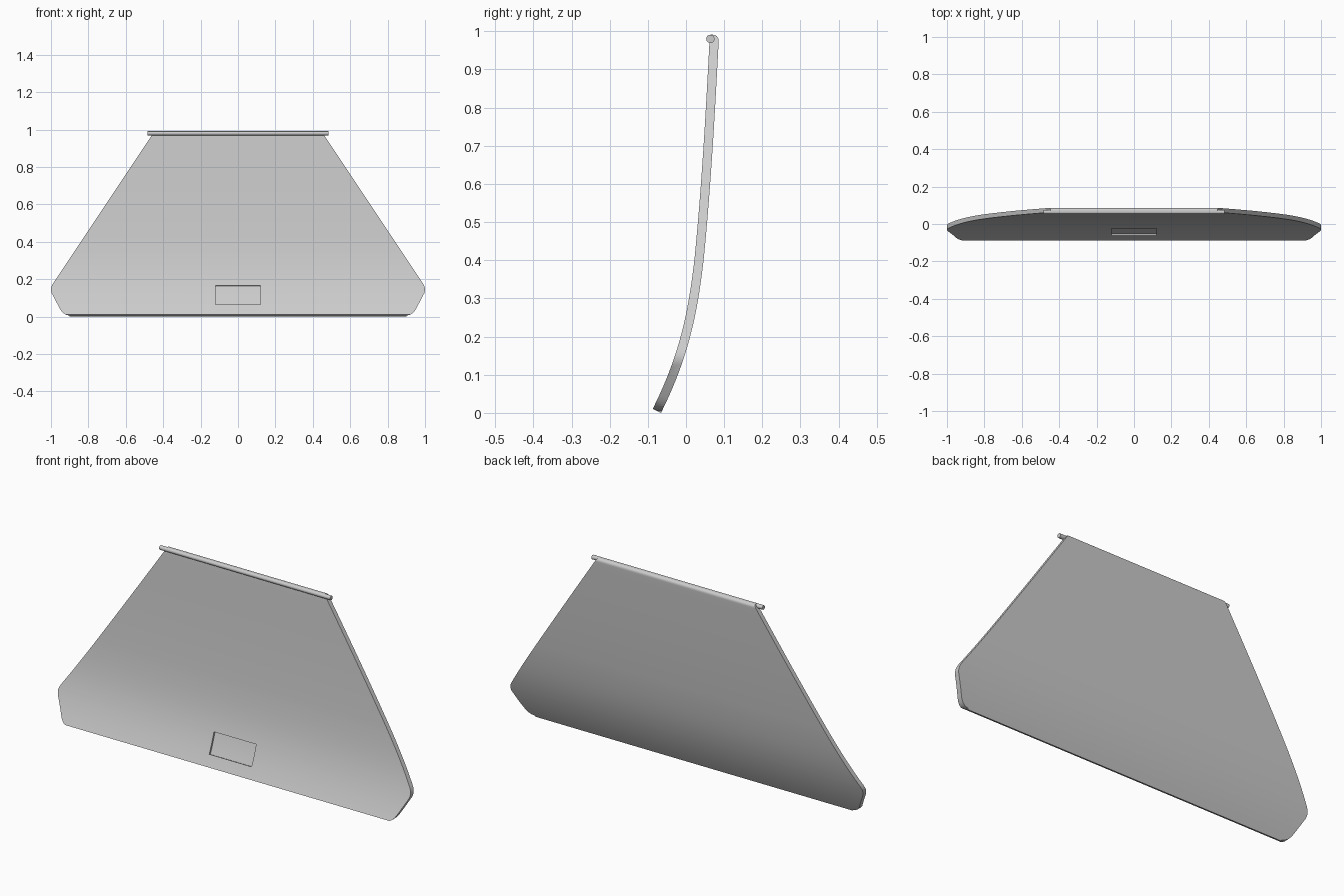
import bpy, bmesh, math
from mathutils import Vector
from mathutils.geometry import interpolate_bezier

if "Cube" in bpy.data.objects:
    bpy.data.objects.remove(bpy.data.objects["Cube"])


def prism(name, pts, to3d, lo, hi):
    """Extrude a closed 2D loop between lo and hi along the remaining axis."""
    bm = bmesh.new()
    a = [bm.verts.new(to3d(p, lo)) for p in pts]
    b = [bm.verts.new(to3d(p, hi)) for p in pts]
    n = len(pts)
    bm.faces.new(a)
    bm.faces.new(b[::-1])
    for i in range(n):
        j = (i + 1) % n
        bm.faces.new((a[i], b[i], b[j], a[j]))
    bmesh.ops.recalc_face_normals(bm, faces=bm.faces)
    me = bpy.data.meshes.new(name)
    bm.to_mesh(me)
    bm.free()
    ob = bpy.data.objects.new(name, me)
    bpy.context.collection.objects.link(ob)
    return ob


def along_x(p, x):
    return (x, p[0], p[1])


def along_y(p, y):
    return (p[0], y, p[1])


def activate(ob):
    bpy.ops.object.select_all(action='DESELECT')
    ob.select_set(True)
    bpy.context.view_layer.objects.active = ob


def cut(ob, cutter, operation):
    mod = ob.modifiers.new("cut", 'BOOLEAN')
    mod.operation = operation
    mod.solver = 'EXACT'
    mod.object = cutter
    activate(ob)
    bpy.ops.object.modifier_apply(modifier=mod.name)
    bpy.data.objects.remove(cutter)


# Curved centre line of the panel in (y, z)
def bezier(a, b, c, d, n):
    return interpolate_bezier(*[Vector((p[0], p[1], 0)) for p in (a, b, c, d)], n)


line = bezier((-.0765, .005), (-.0015, .155), (.0184, .27), (.034, .4), 25)
line += bezier((.034, .4), (.053, .59), (.0635, .78), (.0735, .972), 17)[1:]


def offset(d):
    out = []
    for i, p in enumerate(line):
        t = (line[min(i + 1, len(line) - 1)] - line[max(i - 1, 0)]).normalized()
        out.append((p.x + d * t.y, p.y - d * t.x))
    return out


T = 0.012
front, back = offset(-T), offset(T)

# Panel: curved section with a rounded top lip, trimmed to the front outline
lip = [(.0705 + .015 * math.cos(a), .976 + .015 * math.sin(a))
       for a in [math.pi / 2 * (1 - i / 8) for i in range(9)]]
panel = prism("flap_panel", front + [(.064, .991)] + lip + back[::-1], along_x, -1.1, 1.1)

half = [(.43, 1.015), (.99, .175), (.9965, .163), (1, .150), (1, .139), (.997, .127),
        (.955, .047), (.946, .031), (.934, .018), (.918, .009), (.9, .005), (.9, -.05)]
outline = half + [(-x, z) for x, z in half[::-1]]
cut(panel, prism("outline_cutter", outline, along_y, -.5, .5), 'INTERSECT')

# Shallow rectangular recess following the front curve
outer, inner = offset(-T - .01), offset(-T + .01)
ids = [i for i, p in enumerate(front) if .053 <= p[1] <= .172]
strip = [outer[i] for i in ids] + [inner[i] for i in ids[::-1]]
cut(panel, prism("recess_cutter", strip, along_x, -.12, .12), 'DIFFERENCE')

# Hinge pin along the top edge
circle = [(.064 + .011 * math.cos(i * math.pi / 12), .98 + .011 * math.sin(i * math.pi / 12))
          for i in range(24)]
pin = prism("hinge_pin", circle, along_x, -.485, .485)

for ob in (panel, pin):
    activate(ob)
    bpy.ops.object.shade_smooth_by_angle(angle=math.radians(30))
